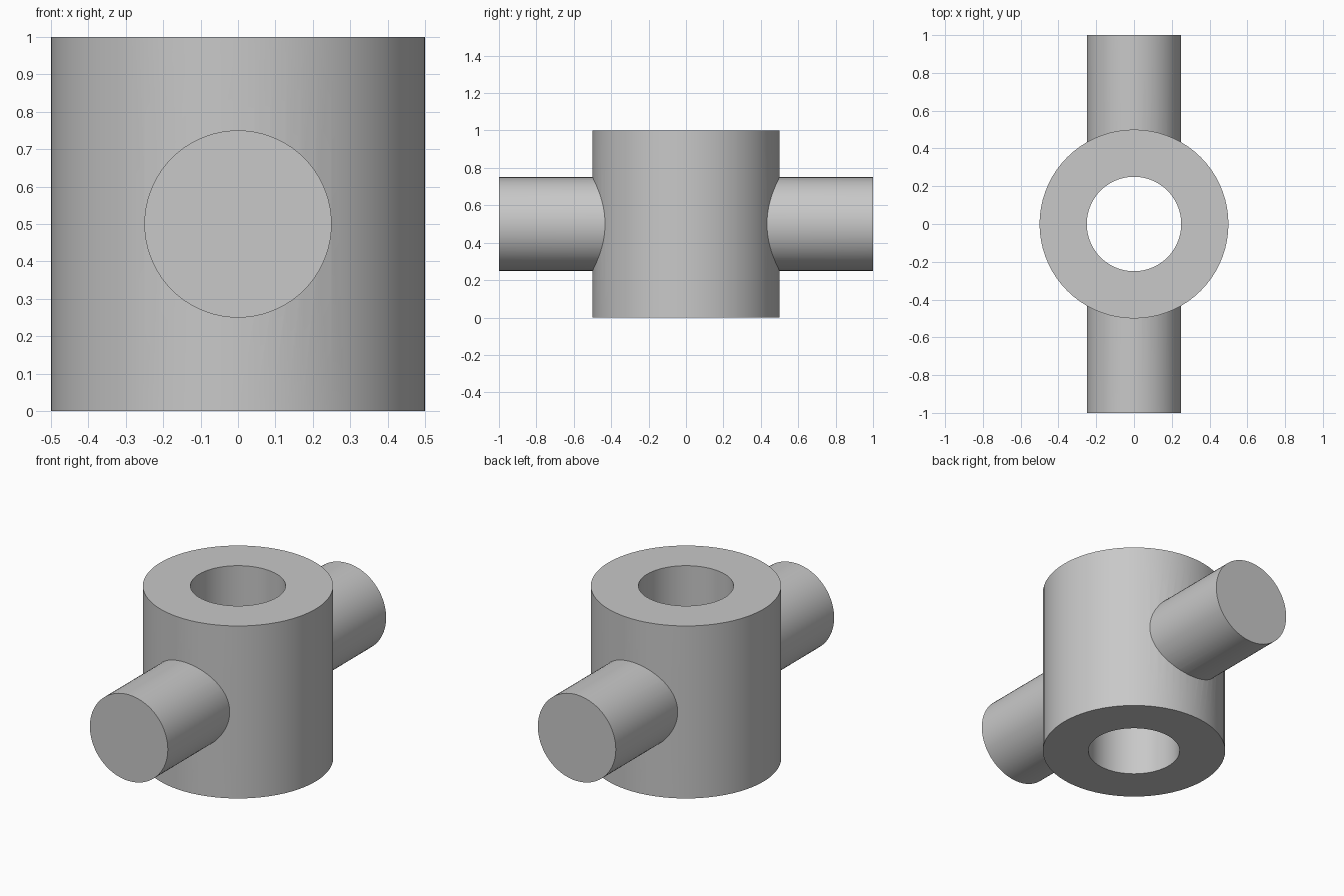
import bpy
import math

cube = bpy.data.objects.get("Cube")
if cube:
    bpy.data.objects.remove(cube, do_unlink=True)

# Single plain grey
GREY = 0.58
metal = bpy.data.materials.new("plain_grey")
metal.use_nodes = True
colour = (GREY, GREY, GREY, 1)
metal.diffuse_color = colour
for node in metal.node_tree.nodes:
    if node.type == 'BSDF_PRINCIPLED':
        node.inputs["Base Color"].default_value = colour

HEIGHT = 1.0
MID = HEIGHT / 2


def cylinder(name, radius, length, tilt=0.0):
    bpy.ops.mesh.primitive_cylinder_add(vertices=72, radius=radius, depth=length,
                                        location=(0, 0, MID), rotation=(tilt, 0, 0))
    obj = bpy.context.object
    obj.name = name
    obj.data.materials.append(metal)
    return obj


def combine(target, tool, operation):
    tool.hide_render = True
    mod = target.modifiers.new(operation.lower(), 'BOOLEAN')
    mod.operation = operation
    mod.solver = 'EXACT'
    mod.object = tool
    bpy.context.view_layer.objects.active = target
    bpy.ops.object.modifier_apply(modifier=mod.name)
    bpy.data.objects.remove(tool, do_unlink=True)


# Upright hub, cross pins on front and back, then the vertical bore
hub = cylinder("hub_with_pins", 0.5, HEIGHT)
combine(hub, cylinder("cross_pins", 0.25, 2.0, math.pi / 2), 'UNION')
combine(hub, cylinder("bore_cutter", 0.25, HEIGHT * 1.5), 'DIFFERENCE')

# Smooth walls with crisp rims
bpy.ops.object.select_all(action='DESELECT')
hub.select_set(True)
bpy.context.view_layer.objects.active = hub
bpy.ops.object.shade_smooth_by_angle(angle=math.radians(30))
